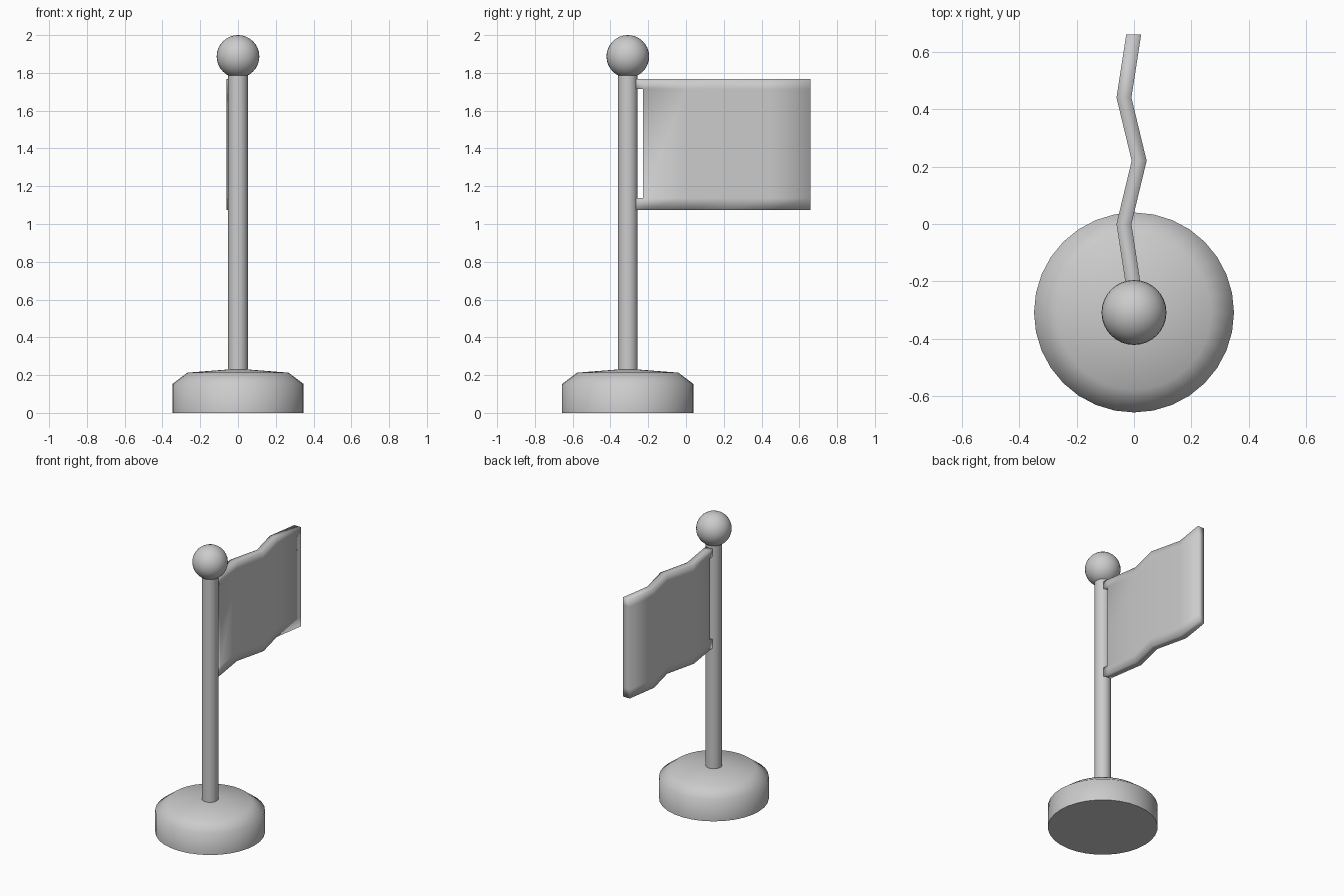
import bpy, bmesh, math

if "Cube" in bpy.data.objects:
    bpy.data.objects.remove(bpy.data.objects["Cube"])

POLE_Y = -0.308


def finish(bm, name, angle, loc=(0, 0, 0)):
    bmesh.ops.recalc_face_normals(bm, faces=bm.faces)
    me = bpy.data.meshes.new(name)
    bm.to_mesh(me)
    bm.free()
    ob = bpy.data.objects.new(name, me)
    ob.location = loc
    bpy.context.collection.objects.link(ob)
    bpy.ops.object.select_all(action='DESELECT')
    ob.select_set(True)
    bpy.context.view_layer.objects.active = ob
    bpy.ops.object.shade_smooth_by_angle(angle=math.radians(angle))
    return ob


def lathe(name, profile, sides, angle=60):
    """Stack of rings (radius, z) around the pole axis, capped at both ends."""
    bm = bmesh.new()
    rings = [[bm.verts.new((r * math.cos(2 * math.pi * k / sides),
                            r * math.sin(2 * math.pi * k / sides), z))
              for k in range(sides)] for r, z in profile]
    for a, b in zip(rings, rings[1:]):
        for k in range(sides):
            n = (k + 1) % sides
            bm.faces.new((a[k], a[n], b[n], b[k]))
    bm.faces.new(rings[0])
    bm.faces.new(rings[-1])
    return finish(bm, name, angle, (0, POLE_Y, 0))


# Chamfered round foot and slim pole
lathe("base", [(0.348, 0), (0.348, 0.153), (0.268, 0.213), (0.052, 0.23)], 32)
lathe("pole", [(0.052, 0.2), (0.052, 1.8)], 32)

# Ball on top
bm = bmesh.new()
bmesh.ops.create_uvsphere(bm, u_segments=32, v_segments=16, radius=0.113)
finish(bm, "finial_ball", 180, (0, POLE_Y, 1.887))

# Zigzag flag: a sheet of cells, leaving a gap between the two pole tabs
path = [(0.004, -0.27), (0, -0.228), (-0.035, 0), (0.018, 0.22),
        (-0.035, 0.44), (-0.001, 0.66)]
heights = [1.074, 1.137, 1.714, 1.768]
half = 0.026
bm = bmesh.new()
sides = [[[bm.verts.new((x + s * half, y, z)) for z in heights]
          for x, y in path] for s in (-1, 1)]
twin = {}
for col_a, col_b in zip(*sides):
    twin.update(zip(col_a, col_b))
for g in sides:
    for i in range(len(path) - 1):
        for j in range(len(heights) - 1):
            if (i, j) != (0, 1):
                bm.faces.new((g[i][j], g[i + 1][j], g[i + 1][j + 1], g[i][j + 1]))
# Rim walls joining the two faces of the cloth
rim = [e.verts[:] for e in bm.edges if e.is_boundary and e.verts[0] in twin]
for a, b in rim:
    bm.faces.new((a, b, twin[b], twin[a]))
finish(bm, "flag", 180)
